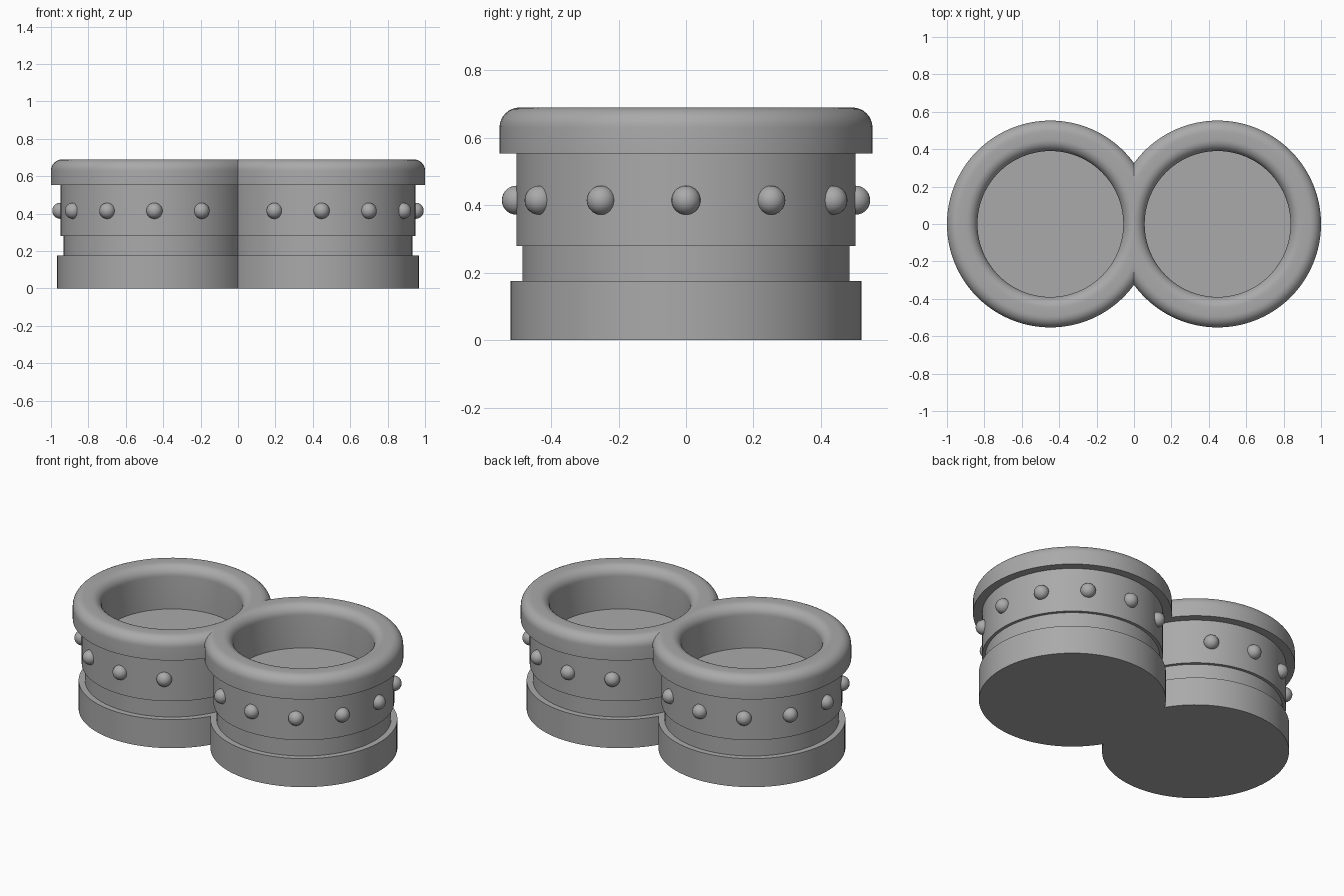
import bpy, bmesh
from math import sin, cos, pi, radians
from mathutils import Matrix, Vector

cube = bpy.data.objects.get("Cube")
if cube:
    bpy.data.objects.remove(cube, do_unlink=True)

CENTRE = 0.447      # distance of each cup's axis from the middle
SEGMENTS = 96

grey = bpy.data.materials.new("plain_grey")
grey.use_nodes = True
colour = (0.4, 0.4, 0.4, 1)
grey.diffuse_color = colour
grey.node_tree.nodes["Principled BSDF"].inputs["Base Color"].default_value = colour


def finish(name, bm):
    """Turn a bmesh into a smooth object with sharp corners."""
    mesh = bpy.data.meshes.new(name)
    bm.to_mesh(mesh)
    bm.free()
    mesh.materials.append(grey)
    obj = bpy.data.objects.new(name, mesh)
    bpy.context.collection.objects.link(obj)
    bpy.ops.object.select_all(action='DESELECT')
    obj.select_set(True)
    bpy.context.view_layer.objects.active = obj
    bpy.ops.object.shade_smooth_by_angle(angle=radians(35))
    return obj


def mirror(obj):
    mod = obj.modifiers.new("Mirror", 'MIRROR')
    mod.use_mirror_merge = False


def lathe(name, profile):
    """Spin a (radius, height) profile about a cup axis, trimmed at the join."""
    bm = bmesh.new()
    verts = [bm.verts.new((CENTRE + r, 0, z)) for r, z in profile]
    edges = [bm.edges.new(pair) for pair in zip(verts, verts[1:])]
    bmesh.ops.spin(bm, geom=verts + edges, cent=(CENTRE, 0, 0), axis=(0, 0, 1),
                   angle=2 * pi, steps=SEGMENTS, use_merge=True)
    bmesh.ops.remove_doubles(bm, verts=bm.verts, dist=1e-5)
    bmesh.ops.recalc_face_normals(bm, faces=bm.faces)
    bmesh.ops.bisect_plane(bm, geom=bm.verts[:] + bm.edges[:] + bm.faces[:],
                           plane_co=(0, 0, 0), plane_no=(1, 0, 0), clear_inner=True)
    obj = finish(name, bm)
    # Make the shell face outwards: its lowest face looks down
    low = min(obj.data.polygons, key=lambda p: p.center.z)
    if low.normal.z > 0.5:
        obj.data.flip_normals()
    mirror(obj)


def arc(r, z, size, start, end, steps=8):
    """Quarter round for the rim, angles in degrees."""
    angles = [radians(start + (end - start) * i / steps) for i in range(steps + 1)]
    return [(r + size * cos(a), z + size * sin(a)) for a in angles]


# Cup: foot, groove, band, rounded rim, inner wall and floor
foot = [(0, 0), (0.52, 0), (0.52, 0.175), (0.485, 0.175)]
band = [(0.485, 0.28), (0.503, 0.28), (0.503, 0.553), (0.553, 0.553)]
rim = arc(0.493, 0.63, 0.06, 0, 90) + arc(0.45, 0.63, 0.06, 90, 180)
inside = [(0.39, 0.43), (0, 0.43)]
lathe("twin_cups", foot + band + rim + inside)

# Round studs on the exposed part of each band
bm = bmesh.new()
for step in range(-4, 5):
    a = radians(30 * step)
    place = Vector((CENTRE + 0.503 * cos(a), 0.503 * sin(a), 0.415))
    bmesh.ops.create_uvsphere(bm, u_segments=24, v_segments=14, radius=0.043,
                              matrix=Matrix.Translation(place))
mirror(finish("band_studs", bm))
